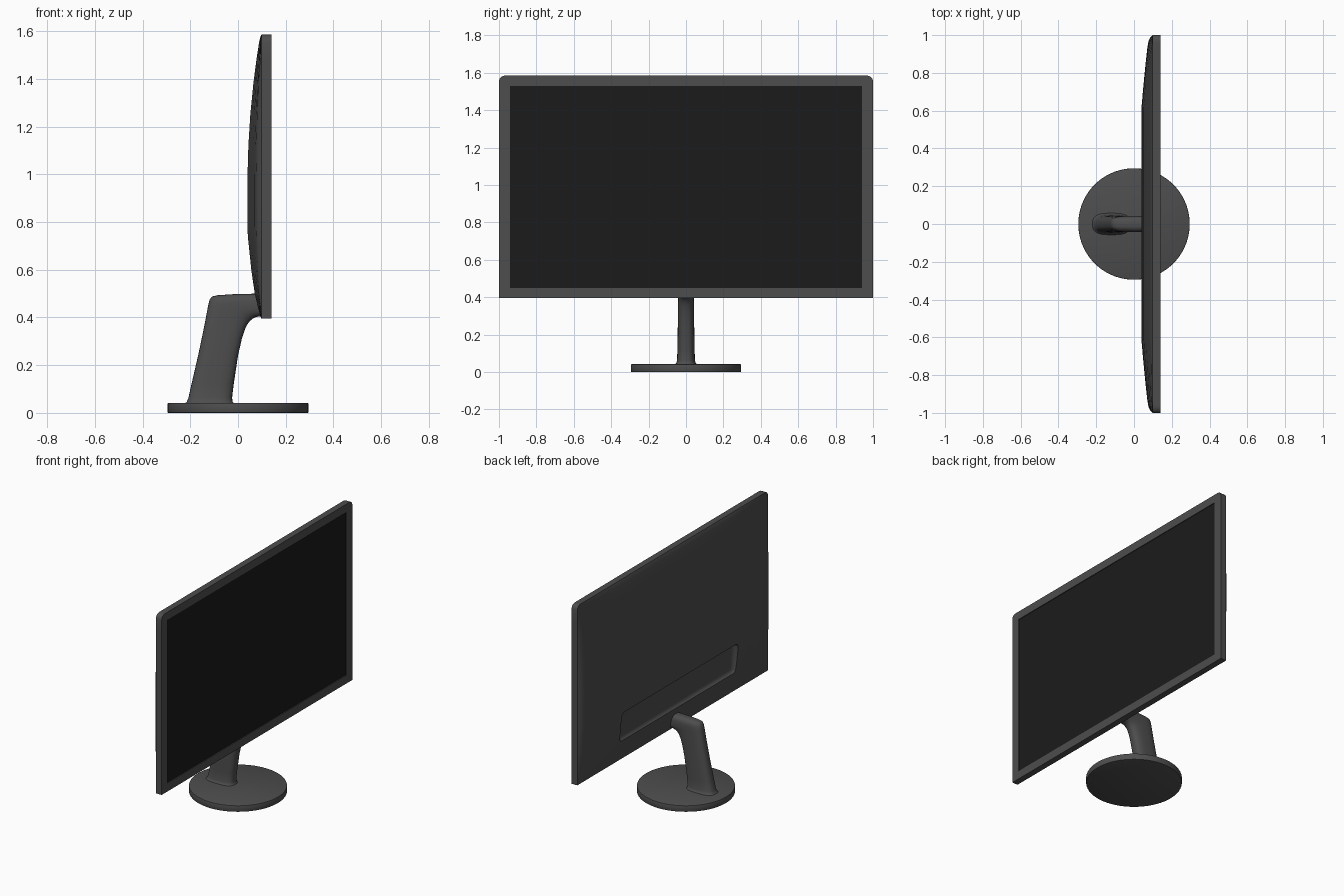
import bpy, bmesh, math

if "Cube" in bpy.data.objects:
    bpy.data.objects.remove(bpy.data.objects["Cube"])


def material(name, v):
    m = bpy.data.materials.new(name)
    m.diffuse_color = (v, v, v, 1)
    m.use_nodes = True
    m.node_tree.nodes["Principled BSDF"].inputs["Base Color"].default_value = m.diffuse_color
    return m


PLASTIC = material("dark_plastic", 0.075)
GLASS = material("black_glass", 0.011)


def finish(name, bm, mat, angle=30):
    bmesh.ops.recalc_face_normals(bm, faces=bm.faces)
    me = bpy.data.meshes.new(name)
    bm.to_mesh(me)
    bm.free()
    ob = bpy.data.objects.new(name, me)
    bpy.context.collection.objects.link(ob)
    me.materials.append(mat)
    activate(ob)
    bpy.ops.object.shade_smooth_by_angle(angle=math.radians(angle))
    return ob


def activate(ob):
    bpy.ops.object.select_all(action='DESELECT')
    ob.select_set(True)
    bpy.context.view_layer.objects.active = ob


def box(name, lo, hi, mat, bevel=0):
    bm = bmesh.new()
    bmesh.ops.create_cube(bm, size=1)
    for v in bm.verts:
        v.co = [(a + b) / 2 + c * (b - a) for a, b, c in zip(lo, hi, v.co)]
    if bevel:
        bmesh.ops.bevel(bm, geom=bm.edges[:], offset=bevel, segments=4,
                        profile=0.5, affect='EDGES')
    return finish(name, bm, mat)


def cut(ob, cutter):
    cutter.hide_render = True
    mod = ob.modifiers.new("cut", 'BOOLEAN')
    mod.operation, mod.solver, mod.object = 'DIFFERENCE', 'EXACT', cutter
    activate(ob)
    bpy.ops.object.modifier_apply(modifier=mod.name)
    bpy.data.objects.remove(cutter)


# Panel housing: bulge depth is the product of a side and a height profile
side = [(0.3, 1), (0.62, 1), (0.72, 0.85), (0.84, 0.65), (0.93, 0.48),
        (0.965, 0.38), (0.985, 0.24), (1.0, 0)]
side = [(-y, g) for y, g in reversed(side)] + [(0, 1)] + side
height = [(0.395, 0), (0.41, 0.1), (0.45, 0.28), (0.5, 0.48), (0.6, 0.73),
          (0.74, 0.98), (0.78, 1), (1.0, 1), (1.12, 0.94), (1.25, 0.8),
          (1.38, 0.58), (1.48, 0.36), (1.555, 0.16), (1.57, 0.1),
          (1.58, 0.04), (1.585, 0)]
R, TOP = 0.03, 1.585


def half_width(z):
    d = max(0, z - (TOP - R))
    return 1 - R + math.sqrt(max(0, R * R - d * d))


bm = bmesh.new()
grid = [[bm.verts.new((0.098 - 0.058 * g * h, y * half_width(z), z))
         for y, g in side] for z, h in height]
for a, b in zip(grid, grid[1:]):
    for i in range(len(side) - 1):
        bm.faces.new((a[i], a[i + 1], b[i + 1], b[i]))
rim = (grid[0] + [r[-1] for r in grid[1:-1]] + grid[-1][::-1]
       + [r[0] for r in grid[-2:0:-1]])
front = [bm.verts.new((0.14, v.co.y, v.co.z)) for v in rim]
for i in range(len(rim)):
    j = (i + 1) % len(rim)
    bm.faces.new((rim[i], rim[j], front[j], front[i]))
bm.faces.new(front)
housing = finish("panel_housing", bm, PLASTIC)

# Screen opening and rear connector recess
cut(housing, box("screen_cutter", (0.133, -0.94, 0.45), (0.2, 0.94, 1.53), PLASTIC))
cut(housing, box("recess_cutter", (-0.1, -0.61, 0.535), (0.08, 0.61, 0.74),
                 PLASTIC, 0.03))
activate(housing)
bpy.ops.object.shade_smooth_by_angle(angle=math.radians(30))

# Display glass
box("screen", (0.125, -0.94, 0.45), (0.135, 0.94, 1.53), GLASS)

# Round foot
bm = bmesh.new()
bmesh.ops.create_cone(bm, cap_ends=True, segments=72, radius1=0.295,
                      radius2=0.295, depth=0.042)
bmesh.ops.translate(bm, verts=bm.verts, vec=(0, 0, 0.021))
rims = [e for e in bm.edges if abs(e.verts[0].co.z - e.verts[1].co.z) < 1e-4]
bmesh.ops.bevel(bm, geom=rims, offset=0.004, segments=2, profile=0.5, affect='EDGES')
finish("foot", bm, PLASTIC)

# Neck: rounded sections lofted between a rear and a front edge line
sections = [  # rear x, z, front x, z, half width
    (-0.225, 0.038, -0.015, 0.038, 0.062), (-0.215, 0.046, -0.022, 0.046, 0.053),
    (-0.208, 0.062, -0.025, 0.062, 0.048), (-0.195, 0.12, -0.018, 0.12, 0.046),
    (-0.165, 0.25, 0.0, 0.24, 0.044), (-0.14, 0.37, 0.016, 0.31, 0.043),
    (-0.125, 0.45, 0.03, 0.352, 0.042), (-0.119, 0.475, 0.04, 0.372, 0.042),
    (-0.108, 0.488, 0.05, 0.385, 0.042), (-0.085, 0.493, 0.06, 0.394, 0.042),
    (-0.01, 0.498, 0.075, 0.402, 0.042), (0.1, 0.5, 0.1, 0.405, 0.042)]
N = 32
bm = bmesh.new()
rings = []
for xa, za, xb, zb, w in sections:
    ring = []
    for k in range(N):
        t = 2 * math.pi * k / N
        c, s = math.cos(t), math.sin(t)
        u = 0.5 + 0.5 * math.copysign(abs(c) ** 0.7, c)
        y = w * math.copysign(abs(s) ** 0.7, s)
        ring.append(bm.verts.new((xa + (xb - xa) * u, y, za + (zb - za) * u)))
    rings.append(ring)
for a, b in zip(rings, rings[1:]):
    for k in range(N):
        j = (k + 1) % N
        bm.faces.new((a[k], a[j], b[j], b[k]))
bm.faces.new(rings[0])
bm.faces.new(rings[-1])
finish("neck", bm, PLASTIC, 45)
